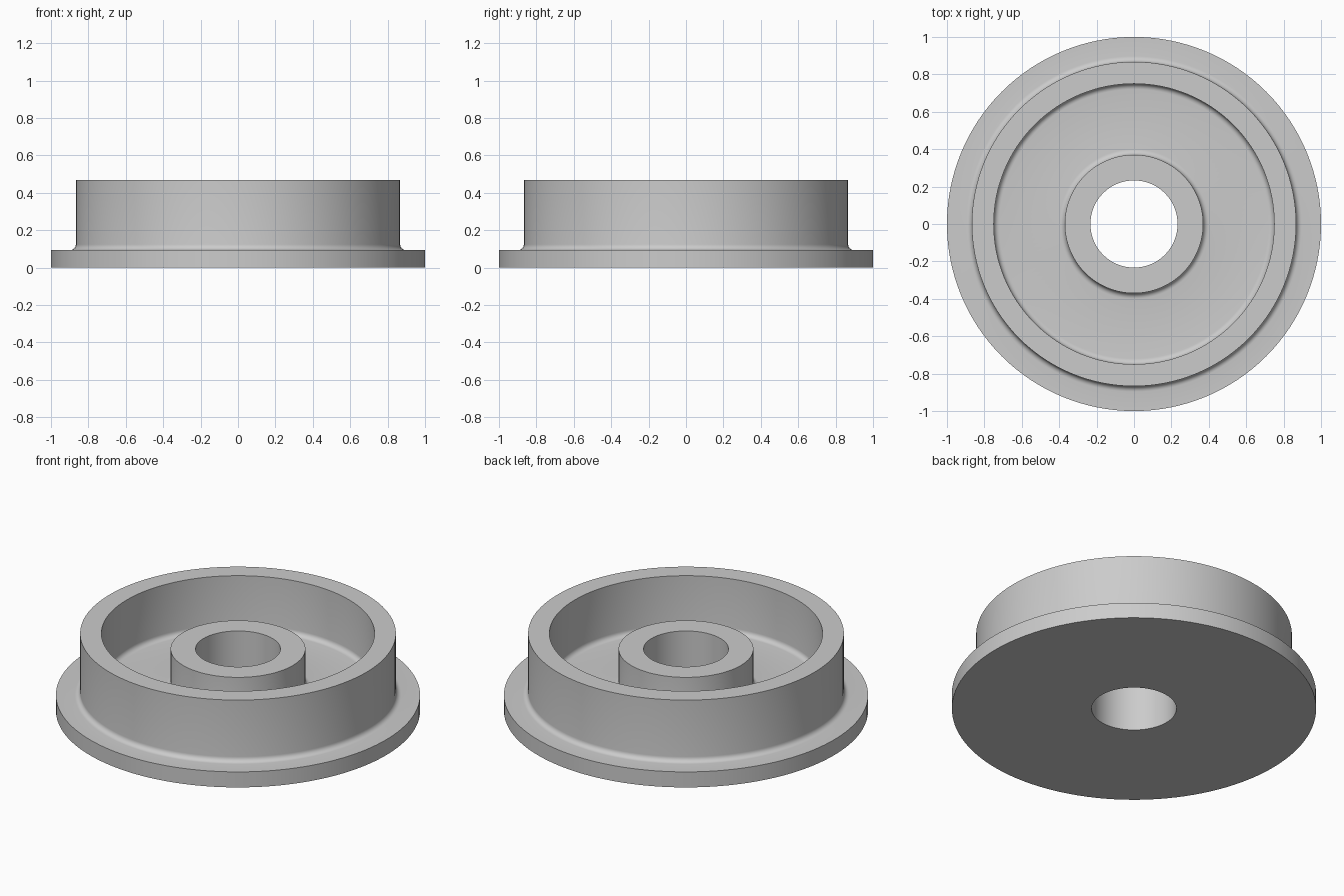
import bpy, bmesh, math
from mathutils import Vector

cube = bpy.data.objects.get("Cube")
if cube:
    bpy.data.objects.remove(cube, do_unlink=True)

SEGMENTS = 128
FILLET = 0.03

# Main dimensions
BORE_R, HUB_R, WALL_IN_R, WALL_OUT_R, FLANGE_R = 0.233, 0.37, 0.75, 0.867, 1.0
FLANGE_Z, FLOOR_Z, HUB_Z, WALL_Z = 0.094, 0.14, 0.373, 0.467

grey = bpy.data.materials.new("plain grey")
grey.use_nodes = True
colour = (0.6, 0.6, 0.6, 1)
grey.diffuse_color = colour
grey.node_tree.nodes["Principled BSDF"].inputs["Base Color"].default_value = colour


def fillet(r, z, side, rising, steps=6):
    """Concave quarter round where a wall at radius r meets a floor at z."""
    pts = []
    for i in range(steps + 1):
        a = math.pi / 2 * i / steps
        pts.append((r + side * FILLET * (1 - math.cos(a)),
                    z + FILLET * (1 - math.sin(a))))
    return pts[::-1] if rising else pts


def lathe(name, profile):
    """Revolve a closed (radius, height) profile around z."""
    bm = bmesh.new()
    verts = [bm.verts.new((r, 0, z)) for r, z in profile]
    edges = [bm.edges.new((v, verts[(i + 1) % len(verts)]))
             for i, v in enumerate(verts)]
    bmesh.ops.spin(bm, geom=verts + edges, cent=Vector(), axis=(0, 0, 1),
                   angle=math.tau, steps=SEGMENTS, use_duplicate=False)
    bmesh.ops.remove_doubles(bm, verts=bm.verts, dist=1e-4)
    bmesh.ops.recalc_face_normals(bm, faces=bm.faces)
    mesh = bpy.data.meshes.new(name)
    bm.to_mesh(mesh)
    bm.free()
    mesh.materials.append(grey)
    obj = bpy.data.objects.new(name, mesh)
    bpy.context.collection.objects.link(obj)
    bpy.context.view_layer.objects.active = obj
    obj.select_set(True)
    bpy.ops.object.shade_smooth_by_angle(angle=math.radians(30))
    obj.select_set(False)
    return obj


# Hub, recessed web, rim wall and flange in one turned section
section = [(BORE_R, 0), (BORE_R, HUB_Z), (HUB_R, HUB_Z)]
section += fillet(HUB_R, FLOOR_Z, 1, False)
section += fillet(WALL_IN_R, FLOOR_Z, -1, True)
section += [(WALL_IN_R, WALL_Z), (WALL_OUT_R, WALL_Z)]
section += fillet(WALL_OUT_R, FLANGE_Z, 1, False)
section += [(FLANGE_R, FLANGE_Z), (FLANGE_R, 0)]
lathe("flanged_wheel", section)
